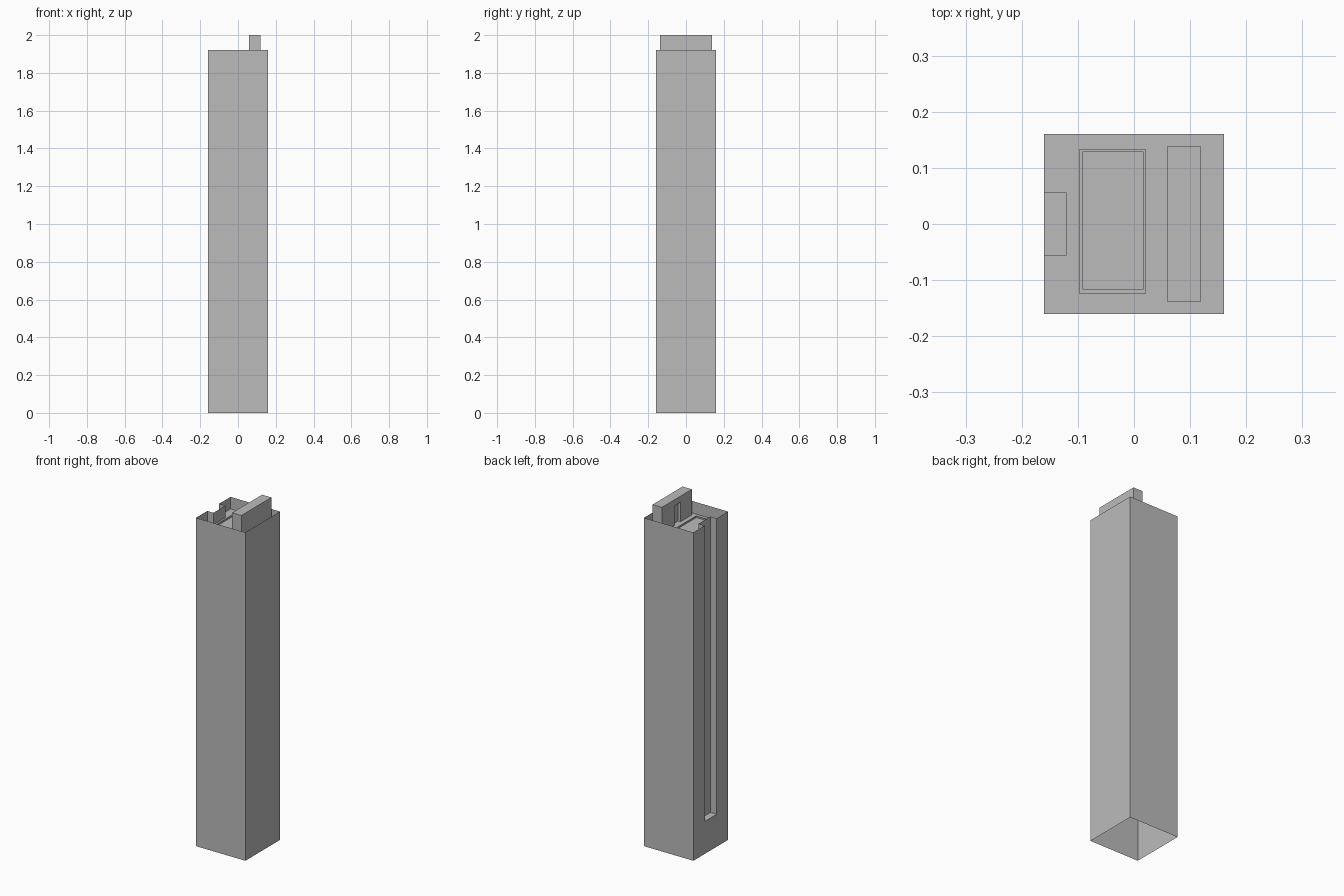
import bpy
import bmesh
import math

default = bpy.data.objects.get("Cube")
if default:
    bpy.data.objects.remove(default, do_unlink=True)

grey = bpy.data.materials.new("plain_grey")
grey.use_nodes = True
COLOUR = (0.5, 0.5, 0.5, 1)
grey.diffuse_color = COLOUR
grey.node_tree.nodes["Principled BSDF"].inputs["Base Color"].default_value = COLOUR

HALF = 0.16          # half width of the tower
SLOT_HALF = 0.055    # half width of the vertical slot
SLOT_X = -0.12       # back plane of the slot
SLOT_Z = 0.19        # floor of the slot
ROOF_Z = 1.85
WALL_TOP = 1.92


def finish(name, bm):
    bmesh.ops.remove_doubles(bm, verts=bm.verts, dist=0.0001)
    bmesh.ops.dissolve_limit(bm, angle_limit=math.radians(1),
                             verts=bm.verts, edges=bm.edges)
    bmesh.ops.recalc_face_normals(bm, faces=bm.faces)
    mesh = bpy.data.meshes.new(name)
    bm.to_mesh(mesh)
    bm.free()
    mesh.materials.append(grey)
    obj = bpy.data.objects.new(name, mesh)
    bpy.context.collection.objects.link(obj)
    return obj


def polygon(bm, points):
    bm.faces.new([bm.verts.new(p) for p in points])


def walls(bm, plan, z0, z1):
    """Thin upright walls along a closed plan outline."""
    for (ax, ay), (bx, by) in zip(plan, plan[1:] + plan[:1]):
        polygon(bm, [(ax, ay, z0), (bx, by, z0), (bx, by, z1), (ax, ay, z1)])


def block(name, x0, x1, y0, y1, z0, z1):
    bm = bmesh.new()
    plan = [(x0, y0), (x1, y0), (x1, y1), (x0, y1)]
    walls(bm, plan, z0, z1)
    for z in (z0, z1):
        polygon(bm, [(x, y, z) for x, y in plan])
    return finish(name, bm)


def cut(obj, cutter):
    cutter.hide_render = True
    cutter.hide_viewport = True
    mod = obj.modifiers.new("recess", "BOOLEAN")
    mod.operation = "DIFFERENCE"
    mod.solver = "EXACT"
    mod.object = cutter


# Tower shell: thin walls, open below, with a slot down one side
corners = [(-HALF, -HALF), (HALF, -HALF), (HALF, HALF), (-HALF, HALF)]
slot_mouth = [(-HALF, SLOT_HALF), (-HALF, -SLOT_HALF)]
slot_back = [(SLOT_X, SLOT_HALF), (SLOT_X, -SLOT_HALF)]
slotted = corners + [slot_mouth[0]] + slot_back + [slot_mouth[1]]

shell = bmesh.new()
walls(shell, corners + slot_mouth, 0, SLOT_Z)
walls(shell, slotted, SLOT_Z, WALL_TOP)
polygon(shell, [(x, y, SLOT_Z) for x, y in slot_mouth + slot_back[::-1]])
finish("tower_walls", shell)

# Sunken roof behind the parapet
roof = bmesh.new()
polygon(roof, [(x, y, ROOF_Z) for x, y in slotted])
finish("roof", roof)

# Low raised frame with a sunken panel
frame = block("roof_frame", -0.098, 0.021, -0.124, 0.133, ROOF_Z, 1.862)
cut(frame, block("frame_cutter", -0.091, 0.016, -0.117, 0.129, 1.854, 1.9))

# Upright slab with a doorway recess
slab = block("roof_slab", 0.059, 0.119, -0.138, 0.138, ROOF_Z, 2.0)
cut(slab, block("doorway_cutter", 0.03, 0.075, -0.033, 0.024, 1.84, 1.965))
